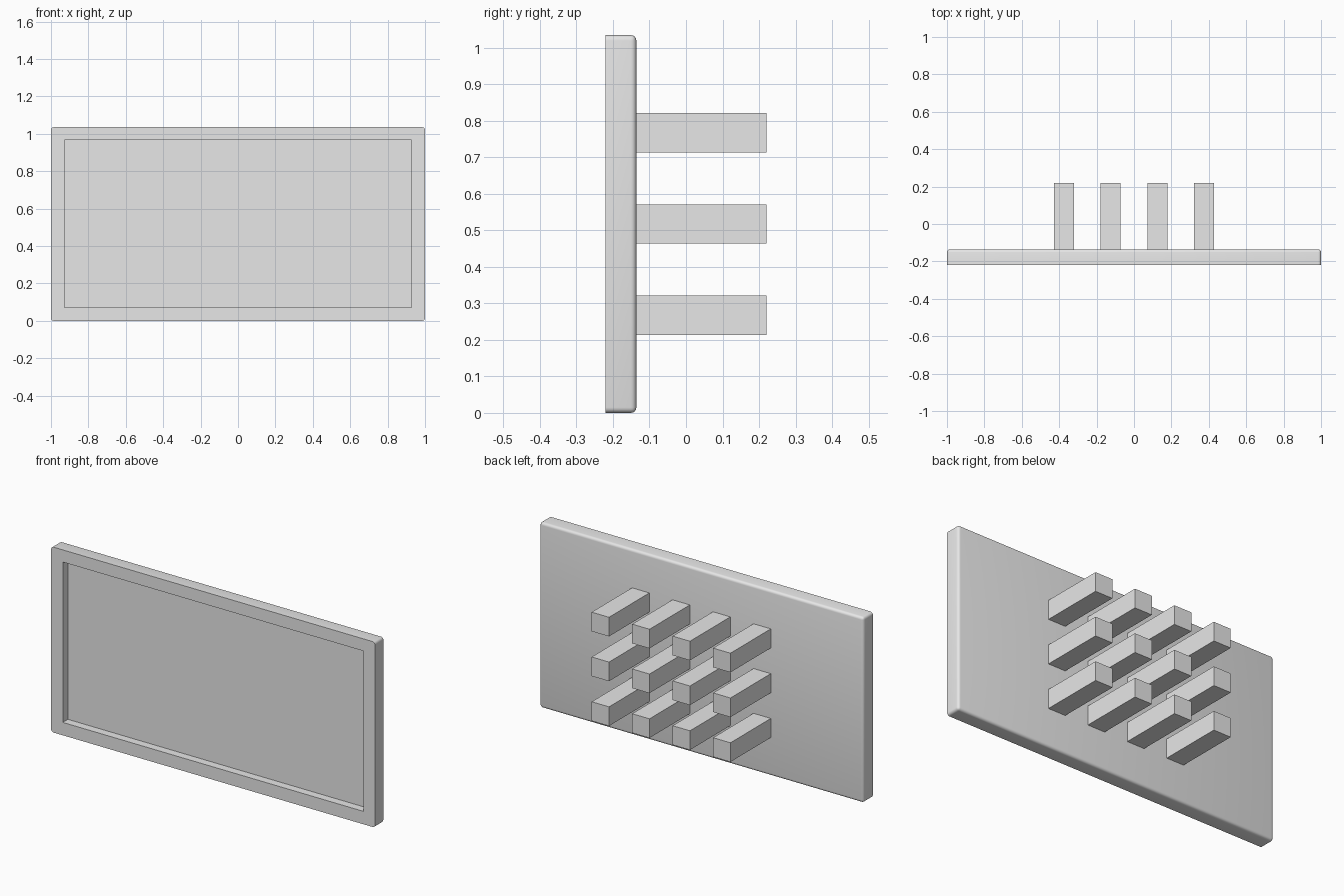
import bpy
import bmesh
from mathutils import Vector

WIDTH, HEIGHT = 2.0, 1.035
FRONT, BACK, PEG_END = -0.22, -0.136, 0.22
RECESS_DEPTH = 0.045
PEG = 0.107
SPACING = 0.25

default = bpy.data.objects.get("Cube")
if default:
    bpy.data.objects.remove(default, do_unlink=True)

grey = bpy.data.materials.new("plain_grey")
grey.use_nodes = True
grey.diffuse_color = (0.8, 0.8, 0.8, 1)
grey.node_tree.nodes["Principled BSDF"].inputs["Base Color"].default_value = (0.8, 0.8, 0.8, 1)


def box(name, low, high, radius=0):
    """Box between two corners; radius rounds every edge not on the front."""
    low, high = Vector(low), Vector(high)
    bm = bmesh.new()
    bmesh.ops.create_cube(bm, size=1)
    for v in bm.verts:
        v.co = (low + high) / 2 + v.co * (high - low)
    if radius:
        edges = [e for e in bm.edges
                 if any(v.co.y > low.y + 1e-4 for v in e.verts)]
        bmesh.ops.bevel(bm, geom=edges, offset=radius, offset_type='OFFSET',
                        segments=4, profile=0.5, affect='EDGES')
    bmesh.ops.recalc_face_normals(bm, faces=bm.faces)
    mesh = bpy.data.meshes.new(name)
    bm.to_mesh(mesh)
    bm.free()
    mesh.materials.append(grey)
    obj = bpy.data.objects.new(name, mesh)
    bpy.context.collection.objects.link(obj)
    return obj


# Panel with rounded back and corners
panel = box("panel", (-WIDTH / 2, FRONT, 0), (WIDTH / 2, BACK, HEIGHT), 0.015)

# Shallow recess in the front
cutter = box("recess_cutter", (-0.928, FRONT - 0.1, 0.072),
             (0.928, FRONT + RECESS_DEPTH, 0.967))
cutter.hide_render = True
cut = panel.modifiers.new("recess", 'BOOLEAN')
cut.operation = 'DIFFERENCE'
cut.solver = 'EXACT'
cut.object = cutter
bpy.ops.object.select_all(action='DESELECT')
panel.select_set(True)
bpy.context.view_layer.objects.active = panel
bpy.ops.object.modifier_apply(modifier=cut.name)
bpy.data.objects.remove(cutter, do_unlink=True)
bpy.ops.object.shade_smooth_by_angle(angle=0.6)

# Grid of square pegs on the back
for row in range(3):
    for col in range(4):
        x = (col - 1.5) * SPACING
        z = HEIGHT / 2 + (row - 1) * SPACING
        box(f"peg_{row + 1}_{col + 1}",
            (x - PEG / 2, BACK, z - PEG / 2),
            (x + PEG / 2, PEG_END, z + PEG / 2))
